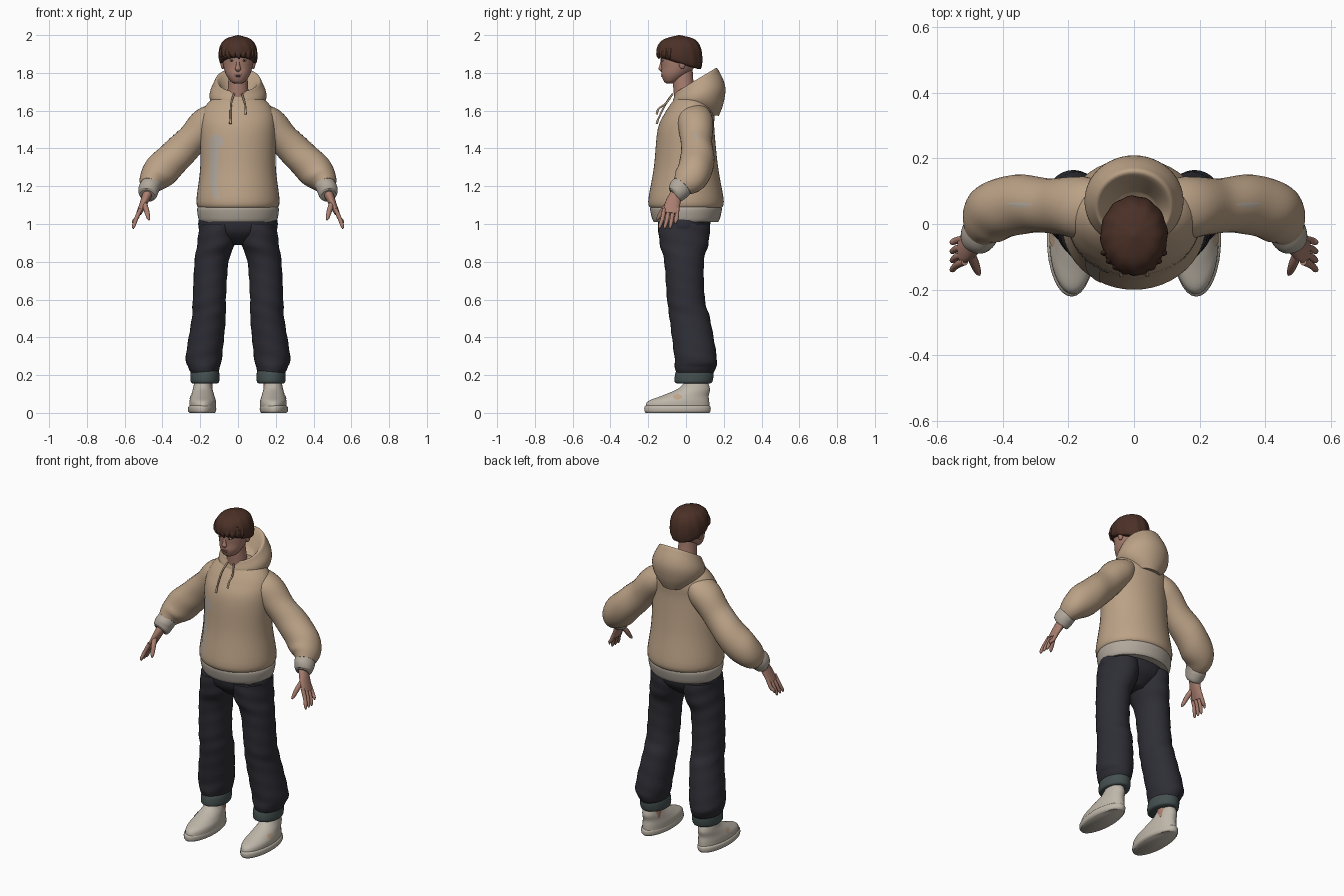
import bpy, bmesh, math
from mathutils import Vector
from mathutils.bvhtree import BVHTree

cube = bpy.data.objects.get("Cube")
if cube:
    bpy.data.objects.remove(cube)


def material(name, *rgb):
    mat = bpy.data.materials.new(name)
    mat.use_nodes = True
    mat.diffuse_color = (*rgb, 1)
    mat.node_tree.nodes["Principled BSDF"].inputs["Base Color"].default_value = (*rgb, 1)
    return mat


TAN = material("tan fleece", .5, .36, .24)
TRIM = material("pale ribbing", .44, .39, .33)
NAVY = material("navy cloth", .027, .027, .036)
SLATE = material("slate cuff", .06, .08, .08)
SKIN = material("skin", .4, .21, .16)
HAIR = material("brown hair", .07, .03, .02)
SHOE = material("cream shoe", .52, .47, .4)
LIP = material("lip", .27, .11, .1)
made = []


def add_mesh(name, verts, faces, mat):
    mesh = bpy.data.meshes.new(name)
    mesh.from_pydata(verts, [], faces)
    bm = bmesh.new()
    bm.from_mesh(mesh)
    bmesh.ops.recalc_face_normals(bm, faces=bm.faces)
    bm.to_mesh(mesh)
    bm.free()
    mesh.materials.append(mat)
    obj = bpy.data.objects.new(name, mesh)
    bpy.context.collection.objects.link(obj)
    made.append(obj)
    return obj


def smooth_rows(rows, steps):
    """Catmull-Rom interpolation of section rows."""
    result, last = [], len(rows) - 1
    for i in range(last):
        before, start, stop, after = (rows[max(0, min(last, i + k))] for k in (-1, 0, 1, 2))
        for j in range(steps):
            t = j / steps
            result.append([(2 * b + (c - a) * t + (2 * a - 5 * b + 4 * c - d) * t * t
                            + (3 * b - a - 3 * c + d) * t ** 3) / 2
                           for a, b, c, d in zip(before, start, stop, after)])
    return result + [rows[-1]]


def bridge(rings, count, closed):
    """Quads between neighbouring rings of count vertices."""
    return [(i * count + k, i * count + (k + 1) % count,
             (i + 1) * count + (k + 1) % count, (i + 1) * count + k)
            for i in range(rings - 1) for k in range(count if closed else count - 1)]


def loft(name, rows, mat, side=1, level=False, count=32, steps=5, ripple=(0, 0, 0)):
    """Skin through rows (x, y, z, half width, half depth, tilt); level keeps rings flat."""
    rows = [(*row, row[3]) if len(row) == 4 else row for row in rows]
    rows = smooth_rows([(*row, 0)[:6] for row in rows], steps)
    amount, around, along = ripple
    verts = []
    for i, (x, y, z, width, depth, tilt) in enumerate(rows):
        u, v = Vector((1, 0, 0)), Vector((0, 1, tilt))
        if not level:
            previous, following = rows[max(i - 1, 0)], rows[min(i + 1, len(rows) - 1)]
            tangent = (Vector(following[:3]) - Vector(previous[:3])).normalized()
            u = tangent.cross(v).normalized()
            v = u.cross(tangent)
        for k in range(count):
            angle = math.tau * k / count
            swell = 1 + amount * math.sin(around * angle + along * z)
            point = (Vector((x, y, z)) + u * width * swell * math.cos(angle)
                     + v * depth * swell * math.sin(angle))
            verts.append((point.x * side, point.y, point.z))
    caps = [tuple(range(count)), tuple(range(len(verts) - count, len(verts)))]
    return add_mesh(name, verts, bridge(len(rows), count, True) + caps, mat)


def column(name, x, rows, mat, **options):
    """Upright loft at one x, from rows (y, z, half width, half depth, tilt)."""
    return loft(name, [(x, *row) for row in rows], mat, level=True, **options)


def ball(name, centre, radii, mat):
    bm = bmesh.new()
    bmesh.ops.create_uvsphere(bm, u_segments=16, v_segments=10, radius=1)
    verts = [tuple(c + r * p for c, r, p in zip(centre, radii, v.co)) for v in bm.verts]
    faces = [tuple(v.index for v in face.verts) for face in bm.faces]
    bm.free()
    add_mesh(name, verts, faces, mat)


def patch(name, rows, place, direction, target, mat):
    """Thin painted plate from rows (height, start, end), laid onto the target."""
    tree = BVHTree.FromPolygons([v.co for v in target.data.vertices],
                                [tuple(p.vertices) for p in target.data.polygons])
    ray, count, verts = Vector(direction), 6, []
    rows = smooth_rows(rows, 4)
    for height, start, end in rows:
        for k in range(count):
            point = Vector(place(start + (end - start) * k / (count - 1), height))
            hit = tree.ray_cast(point - ray * 3, ray)[0]
            verts.append(tuple((hit or point) - ray * .003))
    plate = add_mesh(name, verts, bridge(len(rows), count, False), mat)
    if plate.data.polygons[0].normal.dot(ray) > 0:
        plate.data.flip_normals()


# Hoodie body, hem, lowered hood and chest stripe
body = column("hoodie_body", 0, [
    (0, 1.08, .2, .18), (0, 1.12, .22, .2), (0, 1.3, .2, .17), (0, 1.5, .2, .15),
    (.02, 1.59, .19, .13), (.03, 1.65, .15, .1), (.03, 1.7, .07, .06)], TAN, count=48)
column("hoodie_hem", 0, [(0, 1.01, .2, .17), (0, 1.03, .21, .18), (0, 1.08, .216, .19),
                         (0, 1.1, .2, .18)], TRIM, count=64)
hood = [(.1, 1.58, .08, -.1), (.07, 1.64, .14, 0), (.07, 1.69, .15, .25),
        (.06, 1.74, .13, .5), (.05, 1.76, .11, .6), (.03, 1.69, .07, .4)]
column("hood", 0, [(y, z, r, r * .92, tilt) for y, z, r, tilt in hood], TAN, count=48)
patch("chest_stripe", [
    (1.475, -.13, -.1), (1.45, -.15, -.08), (1.42, -.15, -.08), (1.39, -.15, -.1),
    (1.2, -.145, -.105), (1.13, -.12, -.1)],
    lambda across, height: (across, 0, height), (0, 1, 0), body, TRIM)

# Trouser seat
column("trouser_seat", 0, [(-.01, .89, .05, .06), (-.01, .96, .2, .13), (-.01, 1.06, .2, .14)], NAVY)

for label, side in (("left", 1), ("right", -1)):
    # Sleeve, cuff and elbow mark
    sleeve = loft(label + "_sleeve", [
        (.08, .04, 1.6, .05, .07), (.16, .05, 1.54, .085, .095), (.25, .055, 1.44, .083),
        (.34, .06, 1.35, .09), (.41, .045, 1.28, .092), (.45, .015, 1.235, .075, .085),
        (.47, -.02, 1.2, .05, .06)], TAN, side=side, ripple=(.012, 2, 55))
    loft(label + "_sleeve_cuff", [(.45, -.01, 1.22, .05), (.47, -.03, 1.19, .055, .06),
                                  (.477, -.05, 1.16, .05), (.48, -.06, 1.15, .04)], TRIM, side=side)
    patch(label + "_sleeve_mark", [(.31, .058, .062), (.35, .05, .066), (.39, .058, .062)],
          lambda depth, out: (side * out, depth, 0), (0, 0, -1), sleeve, TRIM)

    # Hand
    loft(label + "_palm", [(.47, -.045, 1.18, .028), (.5, -.07, 1.11, .02, .04),
                           (.525, -.08, 1.055, .014, .042)], SKIN, side=side, count=20)
    for i, finger in enumerate(("index", "middle", "ring", "little")):
        y = -.115 + .023 * i
        tip = 1 if finger == "little" else .975
        loft(f"{label}_{finger}_finger", [
            (.515, y, 1.08, .011), (.538, y * 1.08, 1.03, .011), (.552, y * 1.2, tip + .015, .009),
            (.555, y * 1.22, tip, .003)], SKIN, side=side, count=12)
    loft(label + "_thumb", [(.5, -.085, 1.12, .014), (.485, -.12, 1.075, .014),
                            (.475, -.145, 1.035, .01), (.47, -.155, 1.02, .003)],
         SKIN, side=side, count=12)

    # Loose trouser leg and its cuff
    column_rows = [(.04, .155, .06, .08), (.04, .165, .075, .1), (.045, .215, .075, .1),
                   (.045, .23, .06, .08)]
    loft(label + "_trouser_leg", [
        (.175, .045, .2, .065, .095), (.18, .05, .24, .084, .108), (.18, .05, .3, .096, .112),
        (.155, .02, .5, .09, .107), (.152, 0, .6, .088, .1), (.14, -.01, .8, .09, .105),
        (.115, -.01, .9, .1, .13), (.105, -.01, 1, .1, .138)],
        NAVY, side=side, level=True, steps=8, ripple=(.015, 2, 70))
    column(label + "_trouser_cuff", .175, column_rows, SLATE, side=side)

    # Ankle, shoe and sole
    column(label + "_ankle", .177, [(.055, .1, .043), (.055, .2, .043)], SKIN, side=side)
    shoe = column(label + "_shoe", .187, [
        (-.045, .02, .07, .17), (-.04, .06, .07, .163), (-.005, .09, .062, .125),
        (.04, .125, .052, .087), (.055, .16, .043, .06), (.055, .14, .035, .05)], SHOE, side=side)
    column(label + "_sole", .19, [(-.045, 0, .067, .168), (-.045, .01, .074, .175),
                                  (-.045, .03, .074, .175), (-.045, .04, .065, .165)], SHOE, side=side)
    patch(label + "_shoe_spot", [(.07, -.05, -.04), (.085, -.07, -.02), (.1, -.05, -.04)],
          lambda along, height: (side * .19, along, height), (-side, 0, 0), shoe, TAN)

    # Drawstring, the right one longer
    end = 1.58 if label == "left" else 1.53
    loft(label + "_drawstring", [
        (.02, -.07, 1.69, .005), (.036, -.105, 1.64, .005), (.04, -.145, end + .03, .005),
        (.04, -.155, end, .007)], TAN, side=side, count=10)

    # Eye, brow and ear
    ball(label + "_eye", (side * .032, -.122, 1.866), (.013, .008, .006), TRIM)
    ball(label + "_iris", (side * .032, -.127, 1.866), (.005, .005, .005), NAVY)
    ball(label + "_brow", (side * .033, -.124, 1.882), (.019, .009, .004), HAIR)
    ball(label + "_ear", (side * .08, -.02, 1.85), (.012, .018, .03), SKIN)

# Neck, head, nose and lips
column("neck", 0, [(0, 1.64, .06), (-.015, 1.75, .052, .055), (-.02, 1.82, .05, .055)], SKIN)
column("head", 0, [
    (-.085, 1.745, .02), (-.078, 1.757, .04), (-.06, 1.79, .063, .07), (-.043, 1.83, .076, .087),
    (-.04, 1.88, .082, .095), (-.04, 1.94, .078, .095), (-.04, 1.98, .03, .04)], SKIN)
column("nose", 0, [(-.126, 1.87, .007), (-.13, 1.84, .01), (-.132, 1.82, .015, .013),
                   (-.125, 1.806, .006)], SKIN, count=16)
ball("upper_lip", (0, -.123, 1.79), (.021, .009, .004), LIP)
ball("lower_lip", (0, -.122, 1.783), (.018, .01, .005), LIP)

# Hair cap, lower at the back, and fringe locks
cap = [(1.85, .08, -.3), (1.86, .098, -.3), (1.9, .102, -.15), (1.945, .093, -.05),
       (1.98, .065, 0), (2, .003, 0)]
column("hair", 0, [(-.035, z, r, r * 1.18, tilt) for z, r, tilt in cap], HAIR,
       count=72, ripple=(.014, 12, 20))
for i in range(9):
    angle = (i - 4) * .27
    x, y = math.sin(angle), -math.cos(angle)
    loft(f"fringe_lock_{i + 1}", [
        (.09 * x, .1 * y - .035, 1.94, .01), (.097 * x, .113 * y - .035, 1.9, .016, .01),
        (.094 * x + .008, .108 * y - .035, 1.875 + .006 * (i % 2), .003)], HAIR, count=12)

# Smooth shading with crisp edges kept
bpy.ops.object.select_all(action="DESELECT")
for obj in made:
    obj.select_set(True)
bpy.context.view_layer.objects.active = body
bpy.ops.object.shade_smooth_by_angle(angle=math.radians(50))
